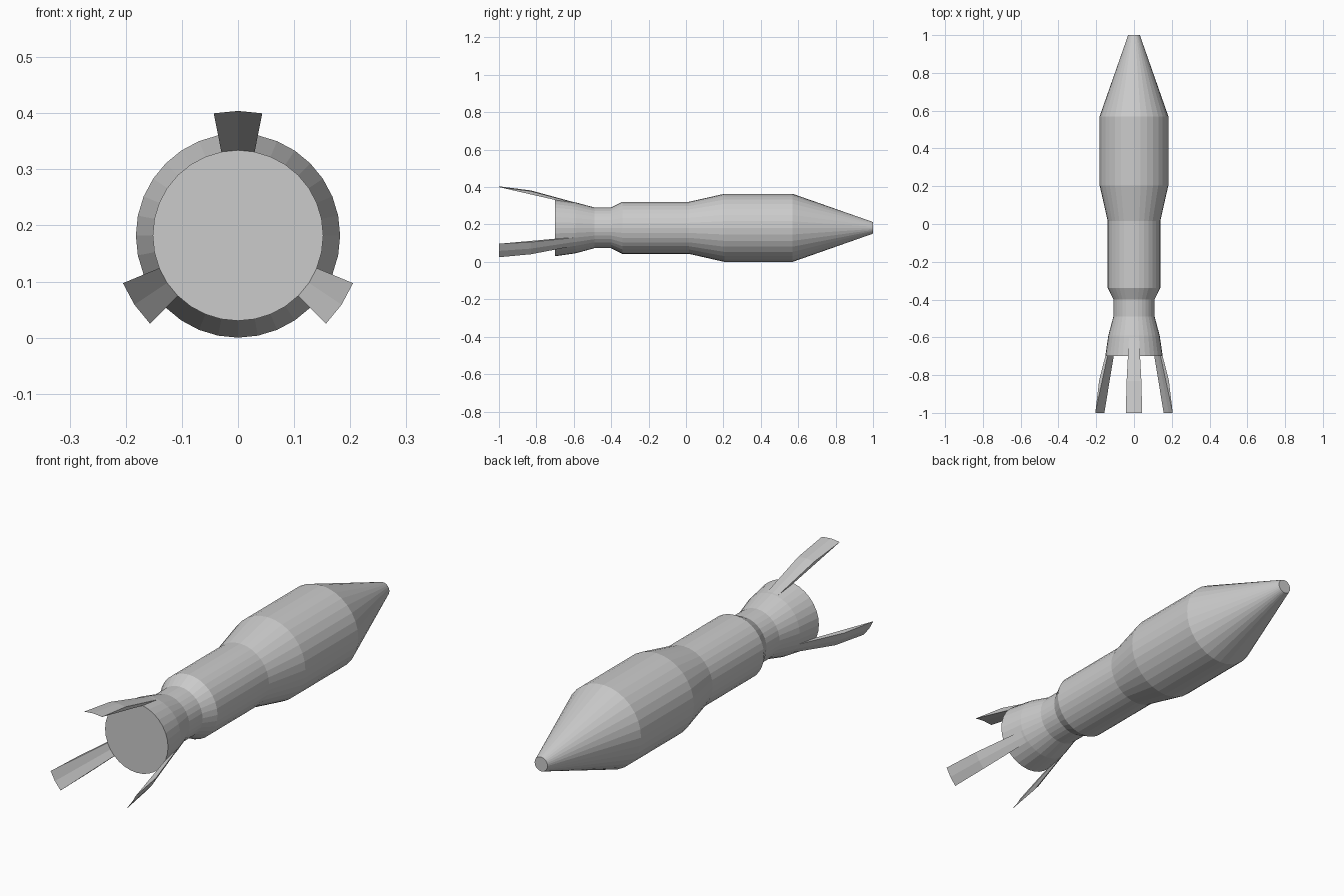
import bpy, bmesh
from math import sin, cos, radians

if "Cube" in bpy.data.objects:
    bpy.data.objects.remove(bpy.data.objects["Cube"])

AXIS_Z = 0.182
SEGMENTS = 32
STEP = 360 / SEGMENTS


def point(y, r, angle):
    a = radians(angle)
    return (r * cos(a), y, AXIS_Z + r * sin(a))


def finish(name, bm):
    bmesh.ops.recalc_face_normals(bm, faces=bm.faces)
    mesh = bpy.data.meshes.new(name)
    bm.to_mesh(mesh)
    bm.free()
    obj = bpy.data.objects.new(name, mesh)
    bpy.context.collection.objects.link(obj)
    return obj


# Fuselage: (y, radius) rings from tail to nose
profile = [(-0.70, 0.152), (-0.59, 0.136), (-0.49, 0.109), (-0.40, 0.109),
           (-0.34, 0.139), (0.015, 0.139), (0.205, 0.182), (0.57, 0.182),
           (1.0, 0.031)]
bm = bmesh.new()
rings = [[bm.verts.new(point(y, r, i * STEP)) for i in range(SEGMENTS)]
         for y, r in profile]
for a, b in zip(rings, rings[1:]):
    for i in range(SEGMENTS):
        j = (i + 1) % SEGMENTS
        bm.faces.new((a[i], a[j], b[j], b[i]))
bm.faces.new(rings[0])
bm.faces.new(rings[-1])
finish("body", bm)


# Tail fins: wedges two body facets wide, tapering to a sharp trailing edge
def fin(name, center):
    section = [(-1.0, 0.222), (-0.83, 0.200), (-0.60, 0.1375), (-0.70, 0.152)]
    bm = bmesh.new()
    slices = [[bm.verts.new(point(y, r, center + k * STEP)) for y, r in section]
              for k in (-1, 0, 1)]
    n = len(section)
    for a, b in zip(slices, slices[1:]):
        for i in range(n):
            j = (i + 1) % n
            if i == 2:
                continue  # this side lies against the body
            bm.faces.new((a[i], a[j], b[j], b[i]))
    bm.faces.new(slices[0])
    bm.faces.new(slices[-1])
    finish(name, bm)


fin("top_fin", 90)
fin("right_fin", -3 * STEP)
fin("left_fin", 180 + 3 * STEP)
